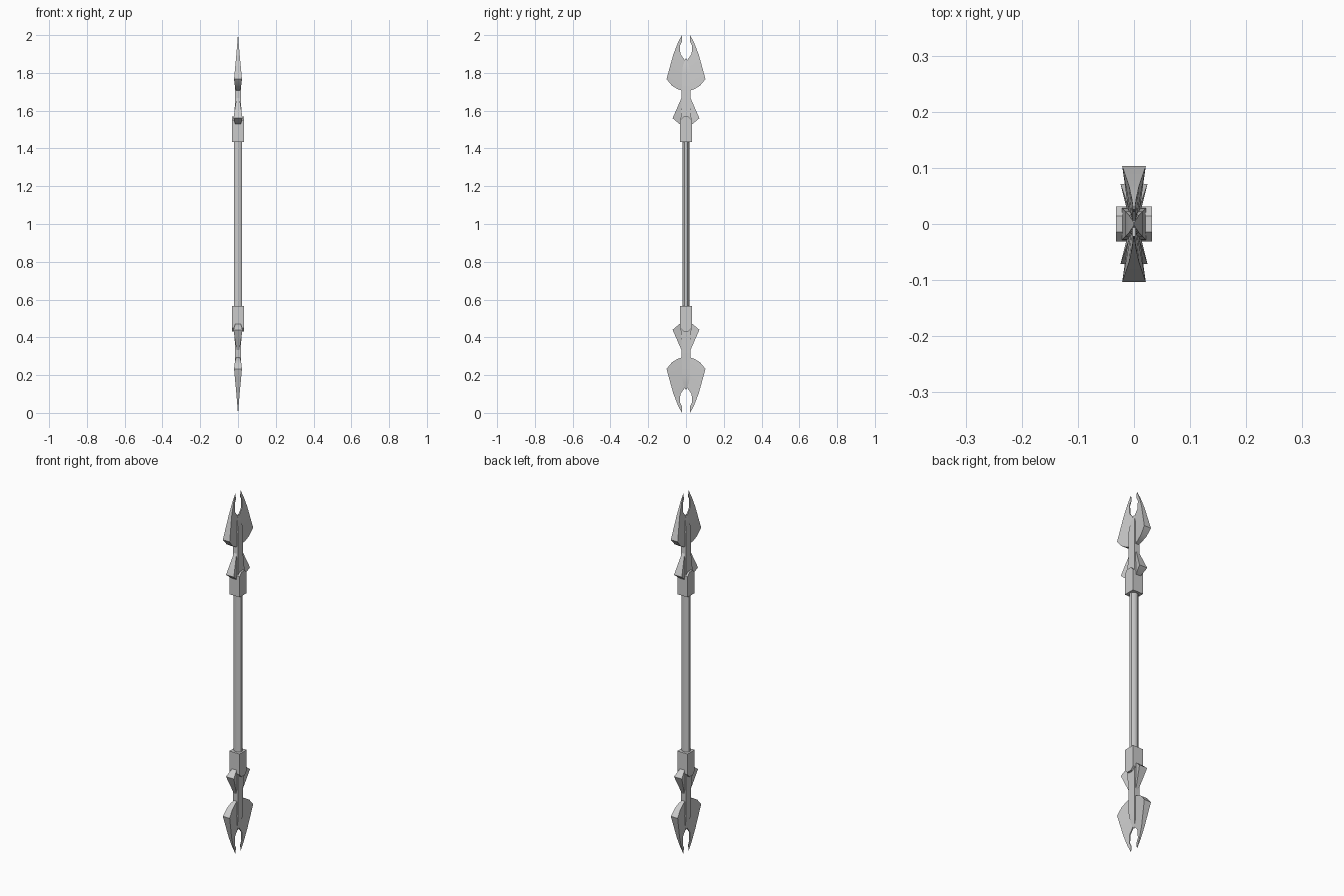
import bpy, bmesh, math

if "Cube" in bpy.data.objects:
    bpy.data.objects.remove(bpy.data.objects["Cube"])

MID = 1.0  # the two ends mirror about this height


def finish(name, bm, smooth=None):
    bmesh.ops.recalc_face_normals(bm, faces=bm.faces)
    me = bpy.data.meshes.new(name)
    bm.to_mesh(me)
    bm.free()
    ob = bpy.data.objects.new(name, me)
    bpy.context.collection.objects.link(ob)
    if smooth:
        bpy.ops.object.select_all(action='DESELECT')
        ob.select_set(True)
        bpy.context.view_layer.objects.active = ob
        bpy.ops.object.shade_smooth_by_angle(angle=math.radians(smooth))
    return ob


def mirror_z(z, end):
    return z if end == "upper" else 2 * MID - z


def loft(name, rings, smooth=None):
    """Join rings of points into a closed solid."""
    bm = bmesh.new()
    rows = [[bm.verts.new(p) for p in r] for r in rings]
    n = len(rows[0])
    for a, b in zip(rows, rows[1:]):
        for i in range(n):
            j = (i + 1) % n
            bm.faces.new((a[i], a[j], b[j], b[i]))
    bm.faces.new(rows[0])
    bm.faces.new(rows[-1])
    return finish(name, bm, smooth)


def rect(hx, hy, z):
    return [(-hx, -hy, z), (hx, -hy, z), (hx, hy, z), (-hx, hy, z)]


def plate(name, outline, end, side):
    """Outline of (y, z, half thickness) made into a solid wedge."""
    bm = bmesh.new()
    left, right = ([bm.verts.new((s * t, side * y, mirror_z(z, end)))
                    for y, z, t in outline] for s in (-1, 1))
    n = len(outline)
    for i in range(n):
        j = (i + 1) % n
        bm.faces.new((left[i], left[j], right[j], right[i]))
    caps = [bm.faces.new(left), bm.faces.new(right)]
    bm.normal_update()
    bmesh.ops.triangulate(bm, faces=caps)
    return finish(name, bm, 30)


# Shaft: eight-sided, slightly flattened
shaft = [[(0.024 * math.cos(a), 0.019 * math.sin(a), z)
          for a in [math.pi / 4 * (k + 0.5) for k in range(8)]]
         for z in (0.5, 1.5)]
loft("shaft", shaft, 50)

# Blade and fin outlines are thickest at the outer corner
BLADE = [(0.022, 2.0, 0.0006), (0.045, 1.955, 0.004), (0.068, 1.895, 0.009),
         (0.103, 1.767, 0.021), (0.075, 1.733, 0.017), (0.045, 1.714, 0.013),
         (0.012, 1.703, 0.008), (0.004, 1.865, 0.003), (0.030, 1.9, 0.003),
         (0.032, 1.945, 0.0025), (0.021, 1.965, 0.0015)]
FIN = [(0.015, 1.68, 0.006), (0.027, 1.66, 0.009), (0.071, 1.56, 0.024),
       (0.035, 1.53, 0.015), (0.01, 1.525, 0.008)]
NECK = [(0.022, 0.029, 1.5), (0.021, 0.028, 1.56), (0.016, 0.023, 1.64),
        (0.015, 0.022, 1.79), (0.009, 0.016, 1.84), (0.001, 0.003, 1.875)]

for end in ("upper", "lower"):
    # Collar: block whose outer end has a shallow roof ridge
    prof = [(-0.031, 1.435), (0.031, 1.435), (0.031, 1.55),
            (0.014, 1.568), (-0.014, 1.568), (-0.031, 1.55)]
    loft(end + "_collar", [[(x, y, mirror_z(z, end)) for y, z in prof]
                           for x in (-0.032, 0.032)])
    # Tapering neck running into the head
    loft(end + "_neck", [rect(x, y, mirror_z(z, end)) for x, y, z in NECK], 30)
    # Paired fins and blades
    for side, label in ((-1, "front"), (1, "back")):
        plate(f"{end}_fin_{label}", FIN, end, side)
        plate(f"{end}_blade_{label}", BLADE, end, side)
